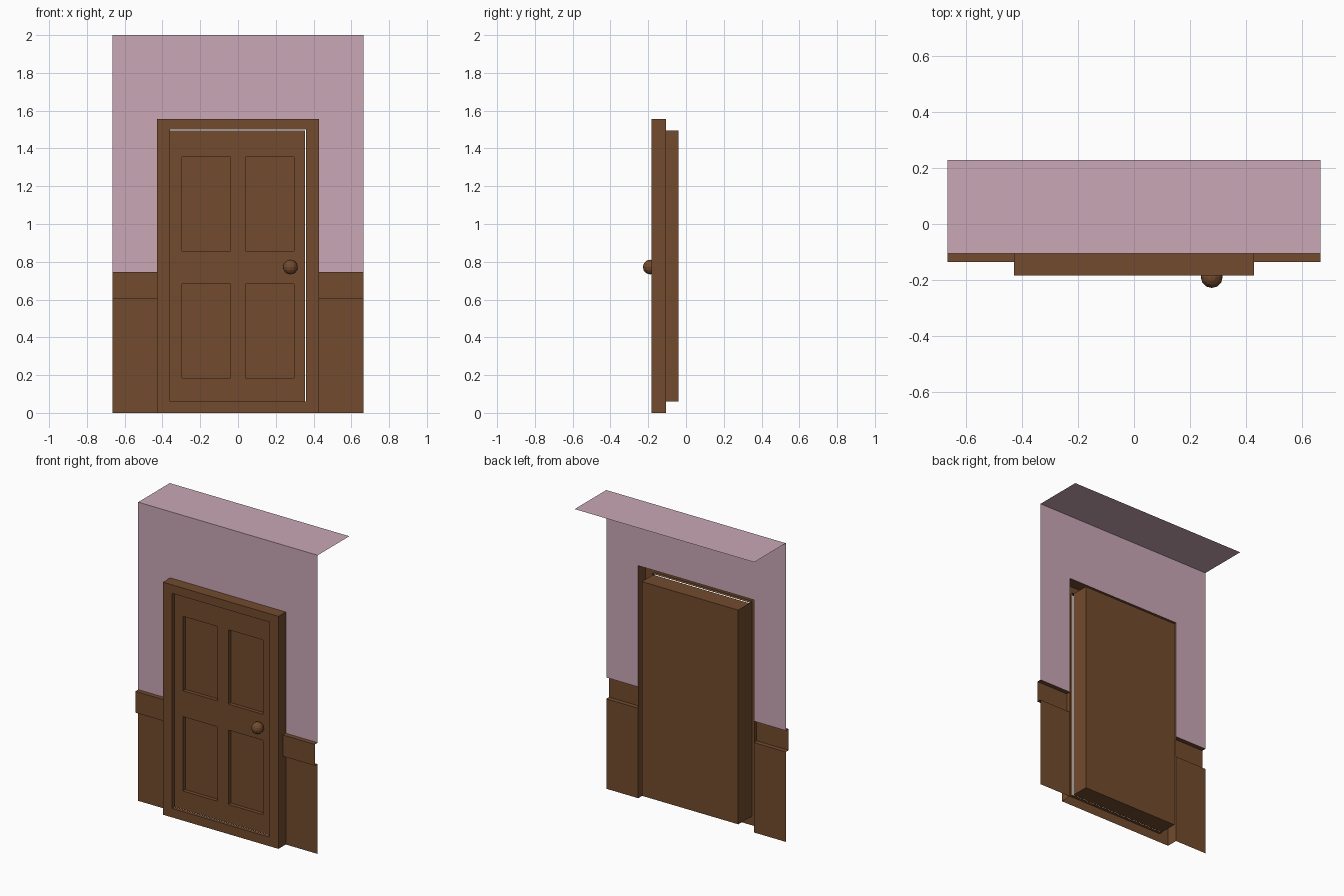
import bpy, bmesh
from mathutils import Vector

if "Cube" in bpy.data.objects:
    bpy.data.objects.remove(bpy.data.objects["Cube"])


def material(name, col):
    m = bpy.data.materials.new(name)
    m.diffuse_color = (*col, 1)
    m.use_nodes = True
    m.node_tree.nodes["Principled BSDF"].inputs["Base Color"].default_value = m.diffuse_color
    return m


WOOD = material("brown wood", (0.17, 0.07, 0.027))
PINK = material("pink plaster", (0.585, 0.388, 0.465))


def finish(name, bm, mat):
    me = bpy.data.meshes.new(name)
    bm.to_mesh(me)
    bm.free()
    me.materials.append(mat)
    ob = bpy.data.objects.new(name, me)
    bpy.context.collection.objects.link(ob)
    return ob


def quad(bm, pts):
    bm.faces.new([bm.verts.new(p) for p in pts])


def strips(name, mat, parts):
    """Sweep open (y, z) profiles between two x values."""
    bm = bmesh.new()
    for prof, x0, x1 in parts:
        for (ya, za), (yb, zb) in zip(prof, prof[1:]):
            quad(bm, [(x0, ya, za), (x1, ya, za), (x1, yb, zb), (x0, yb, zb)])
    bmesh.ops.remove_doubles(bm, verts=bm.verts, dist=1e-4)
    return finish(name, bm, mat)


W, D, WALL, TOP = 0.665, 0.428, -0.106, 1.557   # wall, frame half widths
RAIL0, RAIL1 = 0.602, 0.745
sides = [(-W, -D), (D, W)]

# wall sheet around the doorway, and ceiling sheet
upper = [(WALL, RAIL1), (WALL, TOP), (WALL, 2)]
strips("upper_wall", PINK, [(upper, a, b) for a, b in sides] + [(upper[1:], -D, D)])
strips("ceiling", PINK, [([(WALL, 2), (0.228, 2)], -W, W)])

# wainscot and open-backed chair rail on each side
strips("wainscot", WOOD, [([(WALL, 0), (WALL, RAIL0)], a, b) for a, b in sides])
rail = [(WALL, RAIL0), (-0.136, RAIL0), (-0.136, RAIL1), (WALL, RAIL1)]
strips("chair_rail", WOOD, [(rail, a, b) for a, b in sides])


# door frame: hollow casing, open at back and bottom
def ring(hw, z0, z1, y):
    return [(-hw, y, z0), (hw, y, z0), (hw, y, z1), (-hw, y, z1)]


FRONT, SLAB = -0.183, -0.16
rings = [ring(D, 0, TOP, WALL), ring(D, 0, TOP, FRONT),
         ring(0.36, 0.06, 1.5, FRONT), ring(0.36, 0.06, 1.5, SLAB)]
bm = bmesh.new()
for k, (a, b) in enumerate(zip(rings, rings[1:])):
    for i in range(4):
        if k == 0 and i == 0:
            continue
        j = (i + 1) % 4
        quad(bm, [a[i], a[j], b[j], b[i]])
bmesh.ops.remove_doubles(bm, verts=bm.verts, dist=1e-4)
finish("door_frame", bm, WOOD)

# door slab with four recessed panels
x0, x1, z0, z1, back = -0.359, 0.355, 0.061, 1.495, -0.04
bm = bmesh.new()
bmesh.ops.create_cube(bm, size=1)
for v in bm.verts:
    v.co = Vector(((x0 + x1) / 2 + v.co.x * (x1 - x0),
                   (SLAB + back) / 2 + v.co.y * (back - SLAB),
                   (z0 + z1) / 2 + v.co.z * (z1 - z0)))
px = [(-0.296, -0.041), (0.041, 0.296)]
pz = [(0.185, 0.683), (0.857, 1.355)]
for axis, spans in (((1, 0, 0), px), ((0, 0, 1), pz)):
    for c in (c for s in spans for c in s):
        bmesh.ops.bisect_plane(bm, geom=bm.verts[:] + bm.edges[:] + bm.faces[:],
                               plane_co=Vector(axis) * c, plane_no=axis)
panels = []
for f in bm.faces:
    c = f.calc_center_median()
    if f.normal.y < -0.9 and any(a < c.x < b for a, b in px) and any(a < c.z < b for a, b in pz):
        panels.append(f)
bmesh.ops.inset_individual(bm, faces=panels, thickness=0, depth=-0.025)
finish("door_slab", bm, WOOD)

# round knob
bm = bmesh.new()
bmesh.ops.create_uvsphere(bm, u_segments=12, v_segments=8, radius=0.039)
bmesh.ops.translate(bm, verts=bm.verts, vec=(0.277, -0.189, 0.772))
finish("door_knob", bm, WOOD)
